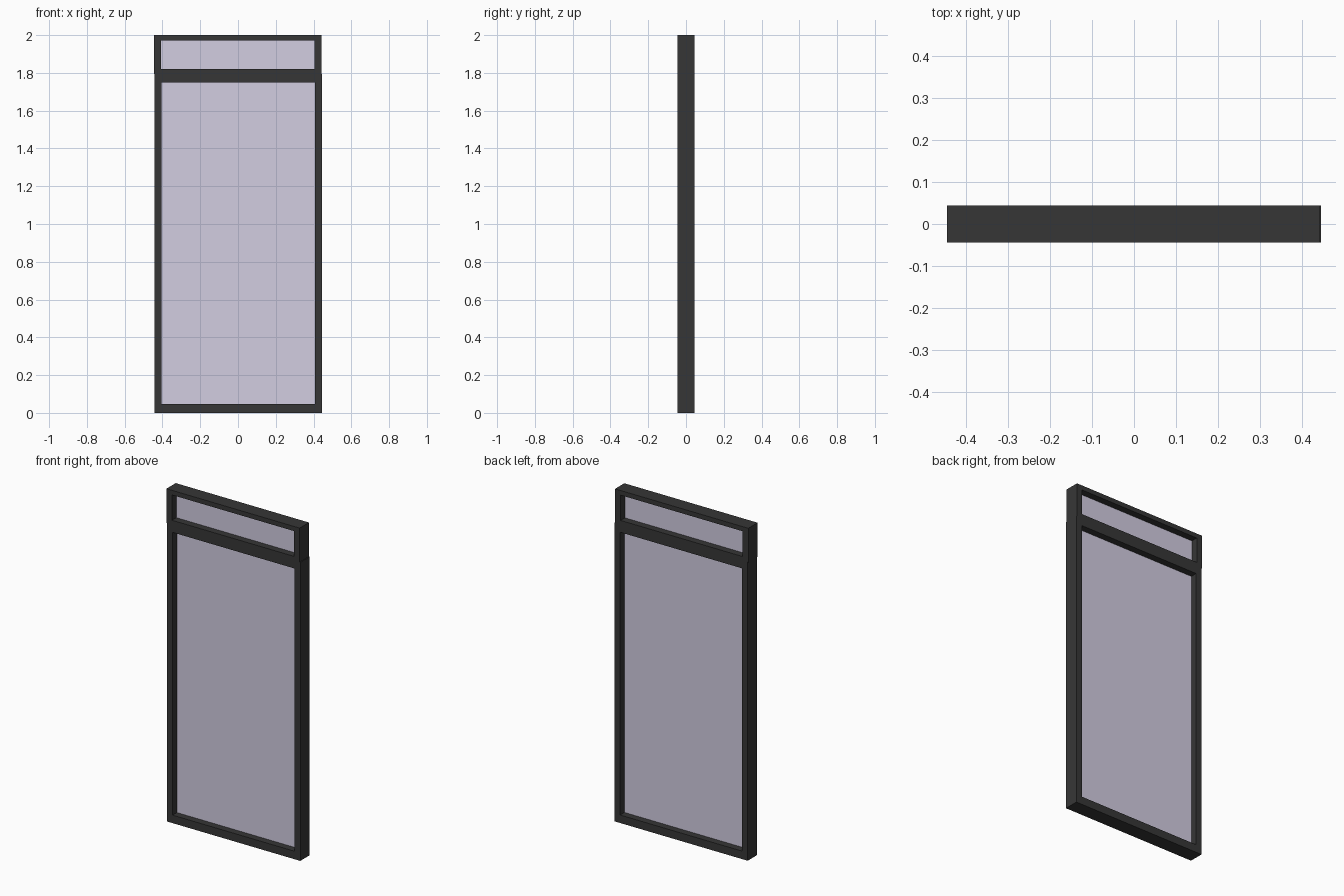
import bpy, bmesh

if "Cube" in bpy.data.objects:
    bpy.data.objects.remove(bpy.data.objects["Cube"])

D = 0.044      # half depth of the frames
G = 0.003      # half thickness of the glass


def material(name, colour):
    m = bpy.data.materials.new(name)
    m.diffuse_color = colour
    m.use_nodes = True
    m.node_tree.nodes["Principled BSDF"].inputs["Base Color"].default_value = m.diffuse_color
    return m


FRAME = material("dark_frame", (0.037, 0.037, 0.037, 1.0))
GLASS = material("tinted_glass", (0.645, 0.61, 0.755, 0.55))


def finish(name, bm, mat):
    bmesh.ops.recalc_face_normals(bm, faces=bm.faces)
    mesh = bpy.data.meshes.new(name)
    bm.to_mesh(mesh)
    bm.free()
    mesh.materials.append(mat)
    obj = bpy.data.objects.new(name, mesh)
    bpy.context.collection.objects.link(obj)
    return obj


def loop(bm, rect, y):
    x0, x1, z0, z1 = rect
    return [bm.verts.new((x, y, z)) for x, z in ((x0, z0), (x1, z0), (x1, z1), (x0, z1))]


def ring_frame(name, outer, inner):
    """Rectangular frame: outer and inner loops at front and back, joined all round."""
    bm = bmesh.new()
    loops = [loop(bm, outer, -D), loop(bm, inner, -D), loop(bm, inner, D), loop(bm, outer, D)]
    for a, b in zip(loops, loops[1:] + loops[:1]):
        for i in range(4):
            j = (i + 1) % 4
            bm.faces.new((a[i], a[j], b[j], b[i]))
    return finish(name, bm, FRAME)


def pane(name, rect):
    """Thin glass sheet in the middle of the frame depth."""
    bm = bmesh.new()
    f, b = loop(bm, rect, -G), loop(bm, rect, G)
    bm.faces.new(f)
    bm.faces.new(b)
    for i in range(4):
        j = (i + 1) % 4
        bm.faces.new((f[i], f[j], b[j], b[i]))
    return finish(name, bm, GLASS)


# Tall door section, and the transom light that sits slightly offset above it
sections = {
    "door": ((-0.441, 0.445, 0.0, 1.795), (-0.404, 0.407, 0.048, 1.748)),
    "transom": ((-0.445, 0.441, 1.795, 2.0), (-0.408, 0.404, 1.82, 1.972)),
}
for part, (outer, inner) in sections.items():
    ring_frame(part + "_frame", outer, inner)
    pane(part + "_glass", inner)
